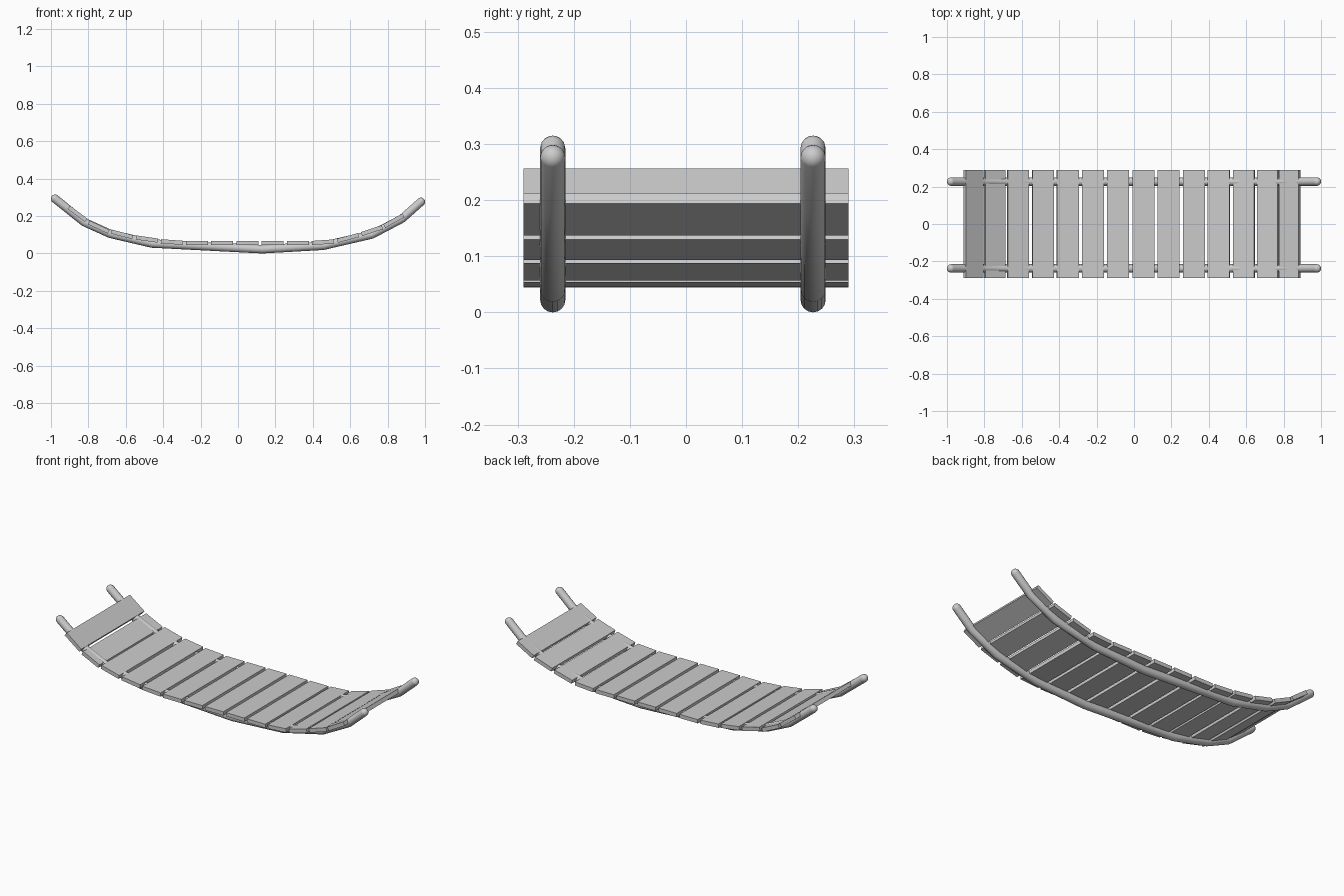
import bpy
from mathutils import Vector
from math import radians

if "Cube" in bpy.data.objects:
    bpy.data.objects.remove(bpy.data.objects["Cube"])

R = 0.0225  # rope radius
PATH = [(-0.978, 0.2925), (-0.823, 0.168), (-0.683, 0.105), (-0.46, 0.053),
        (0.13, R), (0.455, 0.041), (0.715, 0.101), (0.877, 0.186), (0.978, 0.276)]


def smooth(obj):
    bpy.ops.object.select_all(action='DESELECT')
    obj.select_set(True)
    bpy.context.view_layer.objects.active = obj
    bpy.ops.object.shade_smooth_by_angle(angle=radians(40))


def rope(name, y):
    # sagging tube along the path
    curve = bpy.data.curves.new(name, 'CURVE')
    curve.dimensions = '3D'
    curve.bevel_depth = R
    curve.bevel_resolution = 6
    spline = curve.splines.new('POLY')
    spline.points.add(len(PATH) - 1)
    for p, (x, z) in zip(spline.points, PATH):
        p.co = (x, y, z, 1)
    obj = bpy.data.objects.new(name, curve)
    bpy.context.collection.objects.link(obj)
    bpy.ops.object.select_all(action='DESELECT')
    obj.select_set(True)
    bpy.context.view_layer.objects.active = obj
    bpy.ops.object.convert(target='MESH')
    smooth(bpy.context.object)
    # rounded ends, aligned with the tube
    for i, j, side in ((0, 1, "left"), (-1, -2, "right")):
        end, inner = (Vector((PATH[k][0], y, PATH[k][1])) for k in (i, j))
        bpy.ops.mesh.primitive_uv_sphere_add(segments=16, ring_count=10, radius=R, location=end)
        cap = bpy.context.object
        cap.name = f"{name}_{side}_end"
        cap.rotation_euler = (end - inner).to_track_quat('Z', 'Y').to_euler()
        smooth(cap)


rope("front_rope", -0.2375)
rope("back_rope", 0.2265)

# plank centres along the sag: x, z, tilt in degrees (positive rises to the right)
planks = [(-0.858, 0.212, -37), (-0.745, 0.141, -25), (-0.620, 0.102, -14.5),
          (-0.486, 0.077, -8), (-0.354, 0.061, -4)]
planks += [(-0.220 + 0.135 * i, 0.055, 0) for i in range(5)]
planks += [(0.453, 0.060, 4), (0.588, 0.083, 15), (0.716, 0.122, 18), (0.833, 0.175, 29)]

for i, (x, z, tilt) in enumerate(planks):
    bpy.ops.mesh.primitive_cube_add(size=1, location=(x, 0, z), rotation=(0, radians(-tilt), 0))
    plank = bpy.context.object
    plank.name = f"plank_{i + 1}"
    plank.scale = (0.117, 0.58, 0.022)
